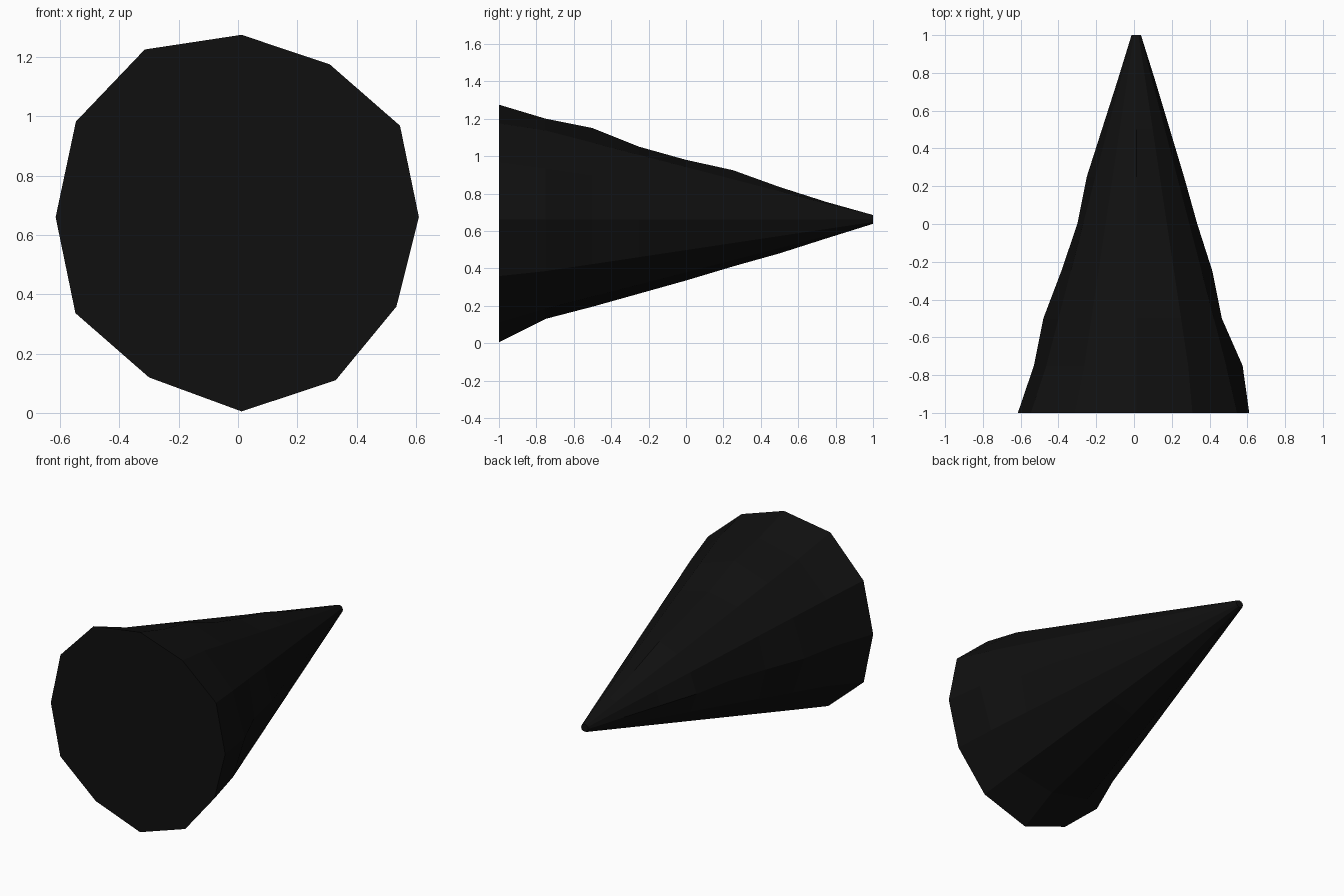
import bpy, bmesh
from math import cos, sin, pi

if "Cube" in bpy.data.objects:
    bpy.data.objects.remove(bpy.data.objects["Cube"])

SIDES, RINGS = 12, 9
CX, CZ = 0.012, 0.66

# slightly uneven rim radii, counter-clockwise from +x
rim = [.598, .617, .595, .615, .653, .645, .627, .647, .624, .655, .635, .603]
# radii along the four main edges (right, top, left, bottom), wide end to tip
edges = {
    0: [.598, .563, .453, .403, .323, .253, .178, .103, .025],
    3: [.615, .540, .490, .390, .320, .265, .175, .095, .025],
    6: [.627, .542, .492, .397, .312, .262, .182, .102, .025],
    9: [.655, .530, .465, .395, .325, .250, .180, .100, .022],
}


def radius(ring, k):
    if ring == 0:
        return rim[k]
    if k in edges:
        return edges[k][ring]
    return 0.625 - 0.075 * ring


# faceted cone lying along y
bm = bmesh.new()
rows = []
for i in range(RINGS):
    row = []
    for k in range(SIDES):
        a, r = 2 * pi * k / SIDES, radius(i, k)
        row.append(bm.verts.new((CX + r * cos(a), -1 + 0.25 * i, CZ + r * sin(a))))
    rows.append(row)
for lo, hi in zip(rows, rows[1:]):
    for k in range(SIDES):
        n = (k + 1) % SIDES
        bm.faces.new((lo[k], lo[n], hi[n], hi[k]))

# flat caps at the wide end and the tip
bm.faces.new(rows[0])
bm.faces.new(rows[-1])
bmesh.ops.recalc_face_normals(bm, faces=bm.faces[:])

mesh = bpy.data.meshes.new("spike")
bm.to_mesh(mesh)
bm.free()
spike = bpy.data.objects.new("spike", mesh)
bpy.context.collection.objects.link(spike)

# near-black colour
mat = bpy.data.materials.new("black")
mat.diffuse_color = (0.005, 0.005, 0.005, 1)
mat.use_nodes = True
mat.node_tree.nodes["Principled BSDF"].inputs["Base Color"].default_value = mat.diffuse_color
mesh.materials.append(mat)
